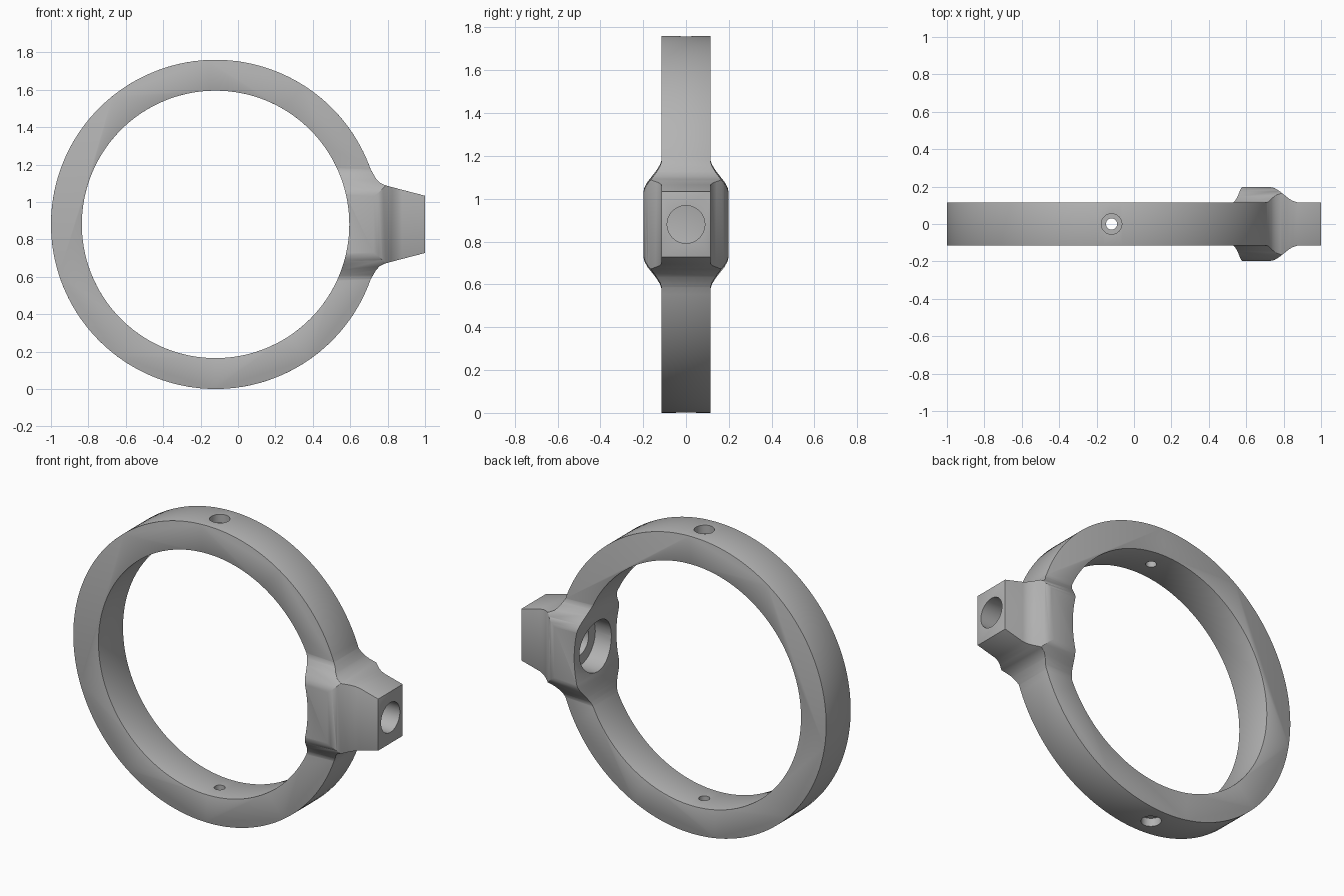
import bpy, bmesh, math
from mathutils import Matrix, Vector

if "Cube" in bpy.data.objects:
    bpy.data.objects.remove(bpy.data.objects["Cube"], do_unlink=True)

CX, CZ = -0.12, 0.88          # ring centre
R_OUT, R_IN = 0.88, 0.715
HALF = 0.115                  # half thickness of the ring

grey = bpy.data.materials.new("plain grey")
grey.use_nodes = True
grey.diffuse_color = (0.45, 0.45, 0.45, 1)
grey.node_tree.nodes["Principled BSDF"].inputs["Base Color"].default_value = grey.diffuse_color


def loft(name, start, end):
    """Solid between two matching outlines."""
    bm = bmesh.new()
    a = [bm.verts.new(p) for p in start]
    b = [bm.verts.new(p) for p in end]
    bm.faces.new(a)
    bm.faces.new(b[::-1])
    n = len(a)
    for i in range(n):
        j = (i + 1) % n
        bm.faces.new((a[j], a[i], b[i], b[j]))
    bmesh.ops.recalc_face_normals(bm, faces=bm.faces)
    mesh = bpy.data.meshes.new(name)
    bm.to_mesh(mesh)
    bm.free()
    mesh.materials.append(grey)
    obj = bpy.data.objects.new(name, mesh)
    bpy.context.collection.objects.link(obj)
    return obj


def cylinder(name, p, q, radius, sides=48):
    p, q = Vector(p), Vector(q)
    turn = (q - p).to_track_quat('Z', 'Y')
    circle = [turn @ Vector((radius * math.cos(t), radius * math.sin(t), 0))
              for t in (2 * math.pi * i / sides for i in range(sides))]
    return loft(name, [p + c for c in circle], [q + c for c in circle])


def combine(obj, tool, operation):
    """Apply a boolean and discard the tool."""
    mod = obj.modifiers.new("combine", 'BOOLEAN')
    mod.operation, mod.solver, mod.object = operation, 'EXACT', tool
    bpy.context.view_layer.objects.active = obj
    bpy.ops.object.modifier_apply(modifier=mod.name)
    bpy.data.objects.remove(tool, do_unlink=True)


def mirrored(half):
    """Close a half outline by reflecting its second coordinate."""
    return half + [(u, -v) for u, v in reversed(half)]


# Front silhouette: ring rim running into the tapered nose
nose = [(1.0, 0.153), (0.82, 0.2), (0.785, 0.21), (0.757, 0.224), (0.737, 0.246), (0.722, 0.272)]
a0 = math.radians(19.5)
rim = [(CX + R_OUT * math.cos(t), R_OUT * math.sin(t))
       for t in (a0 + (math.pi - a0) * i / 72 for i in range(72))]
outline = mirrored(nose + rim + [(CX - R_OUT, 0.004)])
body = loft("ring_clamp_body", [(x, -0.3, CZ + z) for x, z in outline],
            [(x, 0.3, CZ + z) for x, z in outline])

# Thickness envelope: thin slab plus the swollen boss
slab = [(-1.3, HALF), (1.3, HALF), (1.3, -HALF), (-1.3, -HALF)]
envelope = loft("envelope", [(x, y, -0.3) for x, y in slab], [(x, y, 2.1) for x, y in slab])
plan = mirrored([(0.3, 0.198), (0.725, 0.198), (0.75, 0.193), (0.775, 0.178),
                 (0.825, 0.138), (0.85, 0.123), (0.88, 0.114), (0.92, 0.1)])
boss = loft("boss", [(x, y, 0.2) for x, y in plan], [(x, y, 1.6) for x, y in plan])
side = [(0.45, 0.09), (0.39, 0.113), (0.365, 0.121), (0.335, 0.14), (0.285, 0.18),
        (0.26, 0.194), (0.235, 0.2)]
side = side + [(-z, y) for z, y in reversed(side)]
side += [(z, -y) for z, y in reversed(side)]


def flare(x):
    tilt = 0.2 * (x - 0.56)
    return [(x, y, CZ + z - math.copysign(tilt, z)) for z, y in side]


combine(boss, loft("flare", flare(0.2), flare(1.1)), 'INTERSECT')
combine(envelope, boss, 'UNION')
combine(body, envelope, 'INTERSECT')

# Ring opening
combine(body, cylinder("opening", (CX, -0.5, CZ), (CX, 0.5, CZ), R_IN, 144), 'DIFFERENCE')

# Soften the outer edges
mod = body.modifiers.new("soft edges", 'BEVEL')
mod.width, mod.segments = 0.01, 2
mod.limit_method, mod.angle_limit = 'ANGLE', math.radians(50)
bpy.context.view_layer.objects.active = body
bpy.ops.object.modifier_apply(modifier=mod.name)

# Stepped bore through the nose
combine(body, cylinder("nose_bore", (0.5, 0, CZ), (1.2, 0, CZ), 0.088), 'DIFFERENCE')
combine(body, cylinder("counterbore", (0.4, 0, CZ), (0.70, 0, CZ), 0.15), 'DIFFERENCE')

# Counterbored screw holes at top and bottom
for s in (1, -1):
    for radius, start in ((0.03, 0.6), (0.055, R_OUT - 0.05)):
        combine(body, cylinder("screw_hole", (CX, 0, CZ + s * start), (CX, 0, CZ + s), radius, 32),
                'DIFFERENCE')

bpy.ops.object.select_all(action='DESELECT')
body.select_set(True)
bpy.context.view_layer.objects.active = body
bpy.ops.object.shade_smooth_by_angle(angle=math.radians(35))
